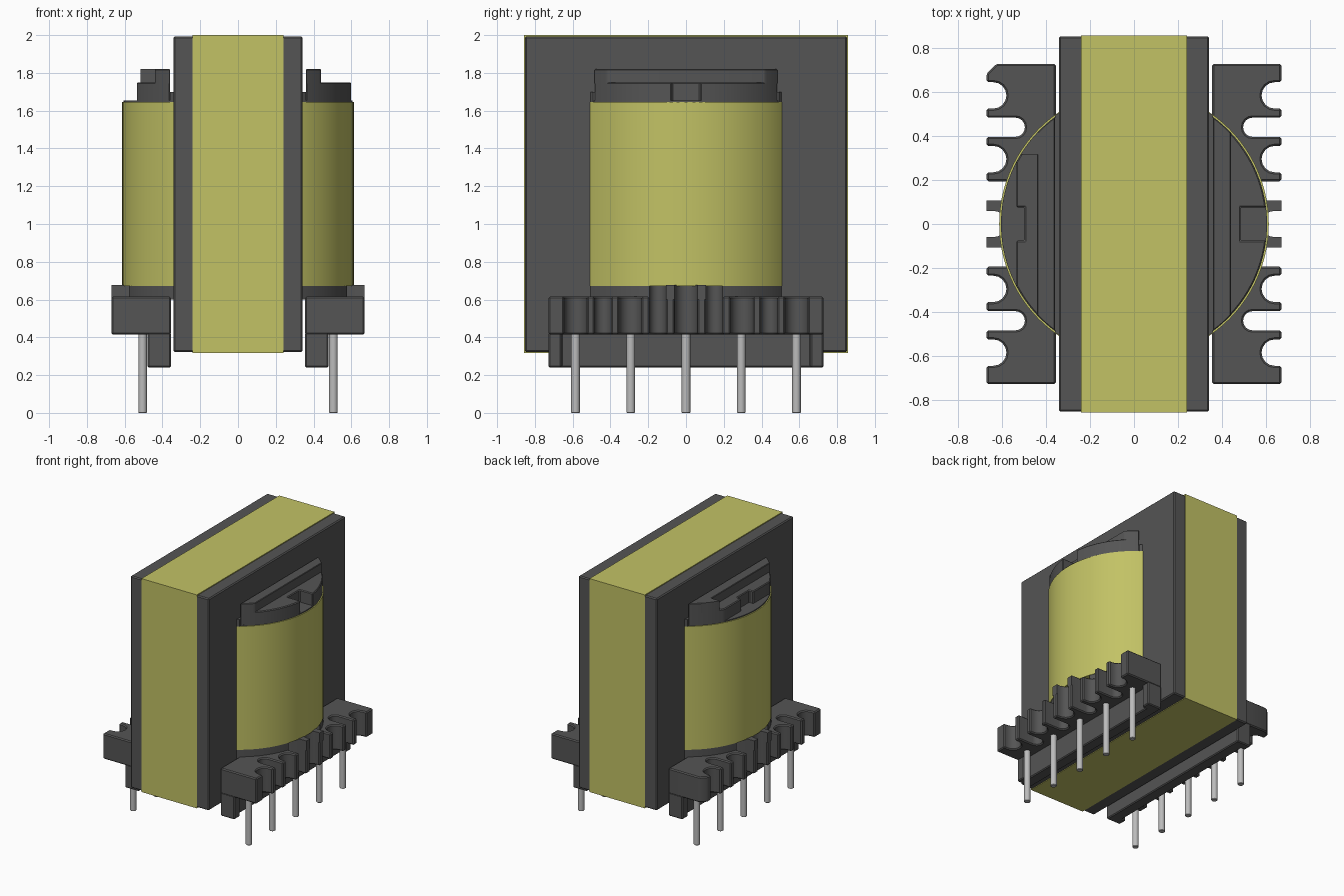
import bpy
import bmesh
import math

cube = bpy.data.objects.get("Cube")
if cube:
    bpy.data.objects.remove(cube, do_unlink=True)


def material(name, rgb):
    m = bpy.data.materials.new(name)
    m.use_nodes = True
    m.diffuse_color = (*rgb, 1)
    bsdf = next(n for n in m.node_tree.nodes if n.type == "BSDF_PRINCIPLED")
    bsdf.inputs["Base Color"].default_value = (*rgb, 1)
    return m


GREY = material("dark grey", (0.09, 0.09, 0.09))
YELLOW = material("tape yellow", (0.54, 0.54, 0.13))
METAL = material("pin metal", (0.5, 0.5, 0.5))


def extrude(name, pts, z0, z1, mat, bevel=0.0):
    """Prism from an xy outline, with optionally chamfered edges."""
    bm = bmesh.new()
    face = bm.faces.new([bm.verts.new((x, y, z0)) for x, y in pts])
    top = bmesh.ops.extrude_face_region(bm, geom=[face])["geom"]
    for v in top:
        if isinstance(v, bmesh.types.BMVert):
            v.co.z = z1
    bmesh.ops.recalc_face_normals(bm, faces=bm.faces)
    mesh = bpy.data.meshes.new(name)
    bm.to_mesh(mesh)
    bm.free()
    obj = bpy.data.objects.new(name, mesh)
    bpy.context.collection.objects.link(obj)
    mesh.materials.append(mat)
    bpy.ops.object.select_all(action="DESELECT")
    obj.select_set(True)
    bpy.context.view_layer.objects.active = obj
    if bevel:
        mod = obj.modifiers.new("edge", "BEVEL")
        mod.width = bevel
        mod.segments = 1
        mod.limit_method = "ANGLE"
        mod.angle_limit = math.radians(35)
        bpy.ops.object.modifier_apply(modifier=mod.name)
    bpy.ops.object.shade_smooth_by_angle(angle=math.radians(30))
    return obj


def rect(x0, x1, y0, y1):
    return [(x0, y0), (x1, y0), (x1, y1), (x0, y1)]


def circle(cx, cy, r, n):
    return [(cx + r * math.cos(2 * math.pi * i / n),
             cy + r * math.sin(2 * math.pi * i / n)) for i in range(n)]


def arc(r, y0, y1, n=14):
    """Points on the +x side of a circle about the origin, from y0 to y1."""
    a, b = math.asin(y0 / r), math.asin(y1 / r)
    return [(r * math.cos(a + (b - a) * i / n), r * math.sin(a + (b - a) * i / n))
            for i in range(n + 1)]


def chord(r, x):
    return math.sqrt(r * r - x * x)


OUT = 0.67  # outer end of the comb teeth


def notch(y, r, cx, mouth=(OUT, OUT)):
    """Round-ended slot opening outwards, listed from low y to high y."""
    curve = [(cx - r * math.sin(math.pi * i / 8), y - r * math.cos(math.pi * i / 8))
             for i in range(9)]
    return [(mouth[0], y - r)] + curve + [(mouth[1], y + r)]


def flip(pts, side):
    return [(x * side, y) for x, y in pts]


# Core with a band of tape round it
extrude("core", rect(-0.342, 0.342, -0.853, 0.853), 0.322, 1.993, GREY, 0.008)
extrude("core_tape", rect(-0.241, 0.241, -0.858, 0.858), 0.317, 2.0, YELLOW)

# Wrapped winding
extrude("winding", circle(0, 0, 0.613, 96), 0.672, 1.645, YELLOW)

WIDE = [(s * 0.585, 0.06, 0.64) for s in (-1, 1)] + [(s * 0.295, 0.06, 0.64) for s in (-1, 1)]
DEEP = [(s * y, 0.044, 0.54) for s in (-1, 1) for y in (0.15, 0.44)]
MIDDLE = (0, 0.06, 0.64)
R = 0.605

for side, label in ((1, "left"), (-1, "right")):
    # Toothed terminal block; one corner marks the first pin
    comb = [(0.355, -0.728), (OUT, -0.728)]
    for s in sorted(WIDE + DEEP + [MIDDLE]):
        comb += notch(*s)
    comb += [(OUT, 0.728)] if side > 0 else [(OUT, 0.685), (0.627, 0.728)]
    comb.append((0.355, 0.728))
    extrude(label + "_terminal_block", flip(comb, side), 0.415, 0.615, GREY, 0.008)

    # Lower flange with the raised middle teeth
    slot = 0.194
    low = [(0.33, -chord(0.61, 0.33))] + arc(0.61, -chord(0.61, 0.33), -slot)[1:-1]
    low += notch(-0.15, 0.044, 0.54, (chord(0.61, slot), OUT))
    low += notch(*MIDDLE)
    low += notch(0.15, 0.044, 0.54, (OUT, chord(0.61, slot)))
    low += arc(0.61, slot, chord(0.61, 0.33))[1:]
    extrude(label + "_lower_flange", flip(low, side), 0.6, 0.676, GREY)

    # Rail below the block, thicker at its ends
    foot = [(0.355, -0.728), (0.478, -0.728), (0.478, -0.66), (0.445, -0.66),
            (0.445, 0.66), (0.478, 0.66), (0.478, 0.728), (0.355, 0.728)]
    extrude(label + "_rail", flip(foot, side), 0.24, 0.425, GREY, 0.007)

    # Pins
    for i in range(5):
        extrude(f"{label}_pin_{i + 1}", circle(side * 0.505, (i - 2) * 0.2925, 0.023, 20),
                0, 0.45, METAL, 0.003)

    # Upper flange: thin floor, inner collar and long rib
    c = chord(R, 0.33)
    extrude(label + "_upper_floor", flip(arc(R, -c, c, 40), side), 1.64, 1.654, GREY)
    c = chord(0.61, 0.36)
    d = chord(0.61, 0.33)
    collar = [(0.33, -d), (0.36, -c), (0.36, c), (0.33, d)]
    extrude(label + "_upper_collar", flip(collar, side), 1.64, 1.70, GREY)
    c, e = chord(R, 0.36), chord(R, 0.44)
    rib = arc(R, -c, -e, 6) + arc(R, e, c, 6)
    extrude(label + "_upper_rib", flip(rib, side), 1.74, 1.82, GREY, 0.004)

    # Raised plate of the upper flange, notched in the middle
    if side > 0:
        h = 0.075
        plate = arc(R, -c, -h) + [(0.485, -h), (0.485, h)] + arc(R, h, c)
    else:
        h, e2 = 0.075, chord(R, 0.535)
        plate = arc(R, -c, -e2) + [(0.535, -h), (0.498, -h), (0.498, h), (0.535, h)]
        plate += arc(R, e2, c)
    extrude(label + "_upper_plate", flip(plate, side), 1.645, 1.75, GREY, 0.006)

# Stop at the back end of the right rib
stop = [(0.435, 0.315), (0.515, 0.315)] + arc(R, chord(R, 0.515) + 0.005, chord(R, 0.435), 6)
extrude("right_rib_stop", flip(stop, -1), 1.74, 1.82, GREY)
